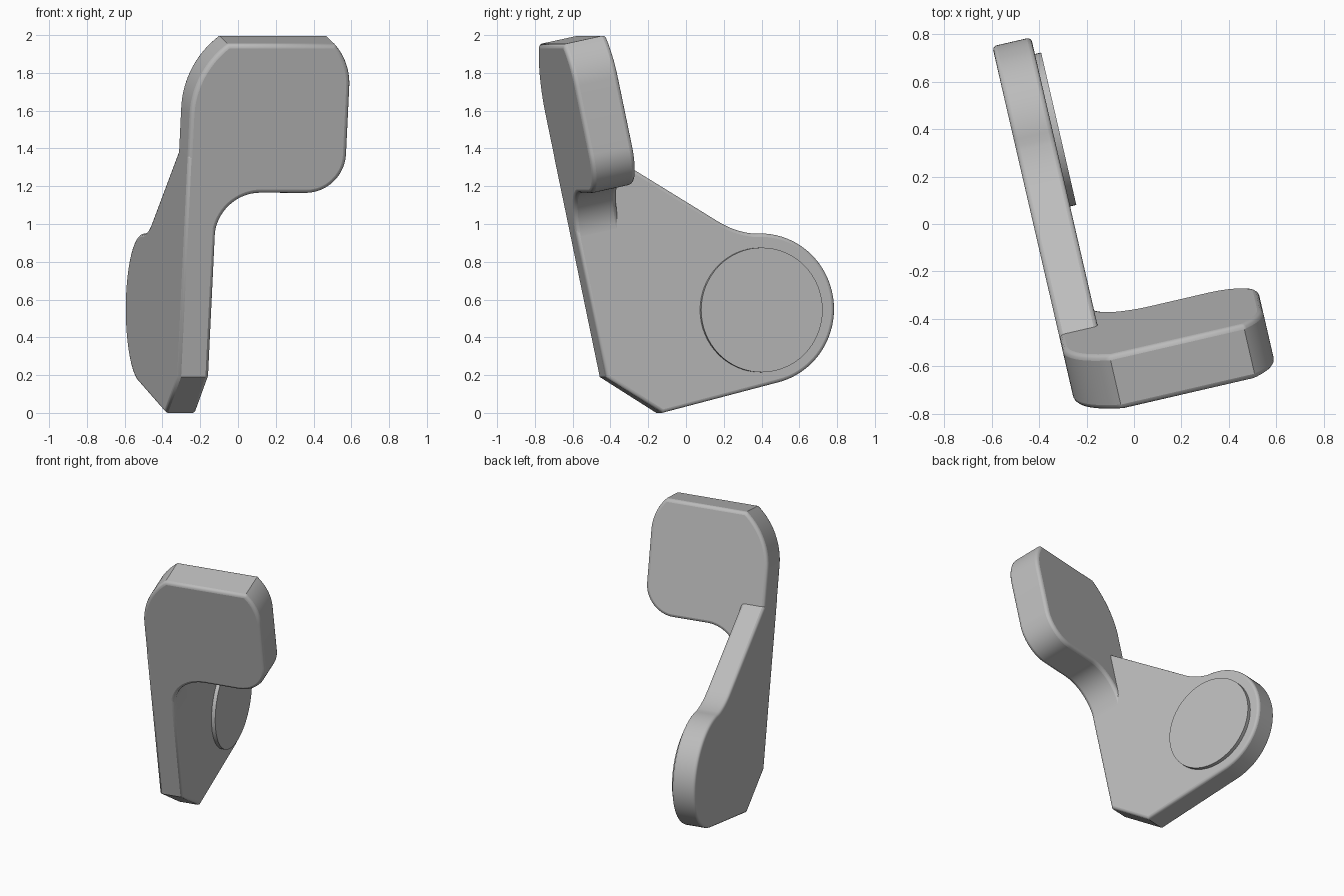
import bpy
import bmesh
from math import sin, cos, radians
from mathutils import Matrix, Vector

cube = bpy.data.objects.get("Cube")
if cube:
    bpy.data.objects.remove(cube)

grey = bpy.data.materials.new("light grey")
grey.use_nodes = True
grey.diffuse_color = (0.5, 0.5, 0.5, 1)
grey.node_tree.nodes["Principled BSDF"].inputs["Base Color"].default_value = (0.5, 0.5, 0.5, 1)

TURN = Matrix.Rotation(radians(13), 4, 'Z')   # whole bracket is turned about z
TILT = radians(12)                            # forward lean of the front edge
OUTER, INNER = -0.414, -0.246                 # faces of the side plate
FOOT = Vector((0, -0.377, 0.19))              # lower end of the front edge


def arc(cx, cy, r, a0, a1, n=16):
    angles = [radians(a0 + (a1 - a0) * i / n) for i in range(n + 1)]
    return [(cx + r * cos(a), cy + r * sin(a)) for a in angles]


def slab(name, outline, origin, ax, ay, depth, bevel):
    """Extrude a flat outline along depth, then round its rims."""
    bm = bmesh.new()
    face = bm.faces.new([bm.verts.new(origin + ax * a + ay * b) for a, b in outline])
    out = bmesh.ops.extrude_face_region(bm, geom=[face])
    moved = [v for v in out["geom"] if isinstance(v, bmesh.types.BMVert)]
    bmesh.ops.translate(bm, verts=moved, vec=depth)
    bmesh.ops.recalc_face_normals(bm, faces=bm.faces)
    bm.transform(TURN)
    mesh = bpy.data.meshes.new(name)
    bm.to_mesh(mesh)
    bm.free()
    mesh.materials.append(grey)
    obj = bpy.data.objects.new(name, mesh)
    bpy.context.collection.objects.link(obj)
    if bevel:
        mod = obj.modifiers.new("rounded rims", 'BEVEL')
        mod.width = bevel
        mod.segments = 3
        mod.limit_method = 'ANGLE'
        mod.angle_limit = radians(70)
    bpy.ops.object.select_all(action='DESELECT')
    obj.select_set(True)
    bpy.context.view_layer.objects.active = obj
    bpy.ops.object.shade_smooth_by_angle(angle=radians(32))
    return obj


X, Y, Z = Vector((1, 0, 0)), Vector((0, 1, 0)), Vector((0, 0, 1))
up = Vector((0, -sin(TILT), cos(TILT)))       # up along the leaning front face
back = Vector((0, cos(TILT), sin(TILT)))      # into the leaning plate

# Side plate: round lobe, concave shoulder, slope up to the front plate
front_top = FOOT + up * 1.2
start, bend, end = Vector((0.43, 0.949)), Vector((0.33, 0.957)), Vector((0.235, 1.013))
shoulder = []
for i in range(1, 11):
    t = i / 10
    shoulder.append(tuple(start * (1 - t) ** 2 + bend * 2 * t * (1 - t) + end * t * t))
side = [(FOOT.y, FOOT.z), (-0.07, 0)]
side += arc(0.465, 0.55, 0.4, -77, 95, 40) + shoulder
side += [(-0.45, 1.424), (front_top.y, front_top.z)]
slab("side_plate", side, X * OUTER, Y, Z, X * (INNER - OUTER), 0.018)

# Leaning front plate: stem, fillet, rounded lower corner and clipped upper arcs
front = [(OUTER, 0.65), (INNER, 0.65)]
front += arc(-0.01, 0.757, 0.236, 180, 90)
front += arc(0.237, 1.202, 0.21, -90, 0)
front += arc(0.117, 1.57, 0.33, 0, 44.2)
front += arc(OUTER + 0.49, 1.414, 0.49, 128, 180)
slab("front_plate", front, FOOT, X, up, back * 0.24, 0.022)

# Raised round pad on the inner face of the lobe
pad = arc(0.463, 0.545, 0.33, 0, 354.375, 63)
slab("round_pad", pad, X * (INNER - 0.01), Y, Z, X * 0.037, 0)
